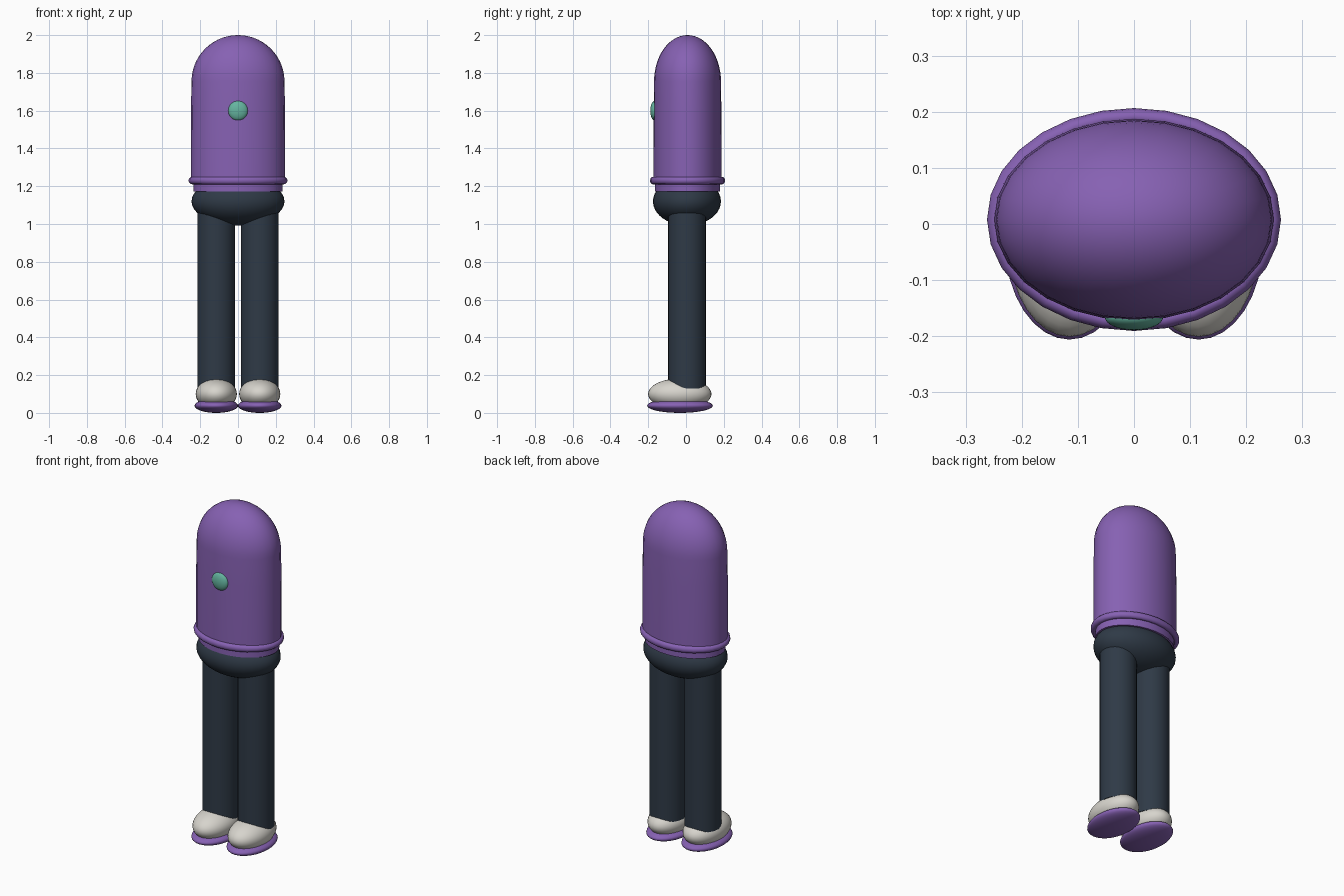
import bpy
import math

cube = bpy.data.objects.get("Cube")
if cube:
    bpy.data.objects.remove(cube)


def material(name, rgb):
    m = bpy.data.materials.new(name)
    m.use_nodes = True
    m.diffuse_color = (*rgb, 1)
    node = next(n for n in m.node_tree.nodes if n.type == "BSDF_PRINCIPLED")
    node.inputs["Base Color"].default_value = (*rgb, 1)
    return m


PURPLE = material("purple", (0.24, 0.12, 0.45))
NAVY = material("dark navy", (0.028, 0.042, 0.062))
WHITE = material("off white", (0.68, 0.66, 0.61))
TEAL = material("teal", (0.13, 0.46, 0.35))
MID_Y = 0.008


def finish(name, mat, scale=(1, 1, 1)):
    ob = bpy.context.object
    ob.name = name
    ob.scale = scale
    bpy.ops.object.transform_apply(location=False, rotation=False, scale=True)
    ob.data.materials.append(mat)
    bpy.ops.object.shade_smooth_by_angle(angle=math.radians(40))
    return ob


def ellipsoid(name, mat, centre, radii):
    bpy.ops.mesh.primitive_uv_sphere_add(segments=32, ring_count=20, radius=1, location=centre)
    return finish(name, mat, radii)


def lathe(name, mat, profile, depth, segments=28):
    """Spin (radius, z) points into a closed body, squashed in y by depth."""
    verts, faces = [], []
    for r, z in profile:
        for i in range(segments):
            a = math.tau * i / segments
            verts.append((r * math.sin(a), r * math.cos(a) * depth, z))
    for j in range(len(profile) - 1):
        for i in range(segments):
            k = (i + 1) % segments
            a, b = j * segments, (j + 1) * segments
            faces.append((a + k, a + i, b + i, b + k))
    faces.append(tuple(range(segments)))
    top = len(verts)
    verts.append((0, 0, 2.0))
    last = top - segments
    faces += [(last + (i + 1) % segments, last + i, top) for i in range(segments)]
    mesh = bpy.data.meshes.new(name)
    mesh.from_pydata(verts, [], faces)
    ob = bpy.data.objects.new(name, mesh)
    ob.location.y = MID_Y
    bpy.context.collection.objects.link(ob)
    bpy.ops.object.select_all(action="DESELECT")
    ob.select_set(True)
    bpy.context.view_layer.objects.active = ob
    return finish(name, mat)


# Torso with a domed top
dome = [(0.246 * math.cos(t), 1.755 + 0.245 * math.sin(t))
        for t in (math.pi / 2 * i / 14 for i in range(14))]
lathe("torso", PURPLE, [(0.25, 1.22), (0.249, 1.6)] + dome, 0.72)

# Hem band and rolled rim under the torso
bpy.ops.mesh.primitive_cylinder_add(vertices=28, radius=1, depth=0.08, location=(0, MID_Y, 1.212))
finish("hem_band", PURPLE, (0.236, 0.172, 1))
bpy.ops.mesh.primitive_torus_add(major_segments=28, minor_segments=12, major_radius=0.242,
                                 minor_radius=0.02, location=(0, MID_Y, 1.23))
finish("hem_rim", PURPLE, (1, 0.758, 1))

# Chest button
ellipsoid("chest_button", TEAL, (0, -0.166, 1.6), (0.052, 0.023, 0.052))

# Hips
ellipsoid("hips", NAVY, (0, MID_Y - 0.003, 1.12), (0.246, 0.18, 0.128))

# Legs and shoes
for side, sx in (("left", 1), ("right", -1)):
    x = 0.115 * sx
    bpy.ops.mesh.primitive_cylinder_add(vertices=28, radius=0.1, depth=0.98, location=(x, 0.005, 0.62))
    finish(side + "_leg", NAVY)
    ellipsoid(side + "_shoe", WHITE, (x, -0.033, 0.1), (0.109, 0.168, 0.082))
    ellipsoid(side + "_sole", PURPLE, (x, -0.032, 0.038), (0.115, 0.174, 0.038))
